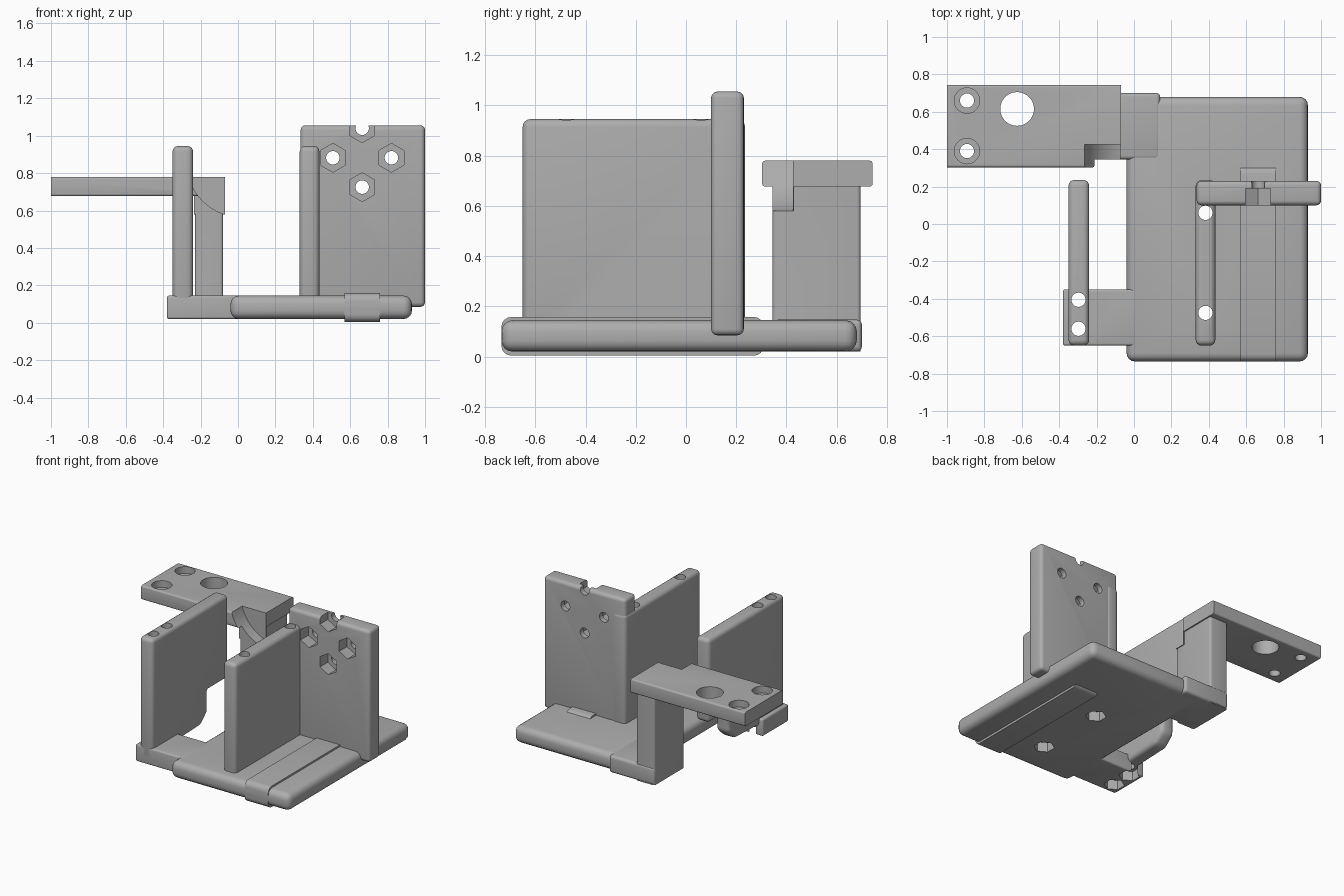
import bpy
import bmesh
import math
from mathutils import Matrix, Vector

if "Cube" in bpy.data.objects:
    bpy.data.objects.remove(bpy.data.objects["Cube"], do_unlink=True)

GREY = (0.42, 0.42, 0.42, 1)
grey = bpy.data.materials.new("plain grey")
grey.use_nodes = True
grey.diffuse_color = GREY
grey.node_tree.nodes["Principled BSDF"].inputs["Base Color"].default_value = GREY


def finish(name, bm):
    bmesh.ops.recalc_face_normals(bm, faces=bm.faces)
    mesh = bpy.data.meshes.new(name)
    bm.to_mesh(mesh)
    bm.free()
    mesh.materials.append(grey)
    obj = bpy.data.objects.new(name, mesh)
    bpy.context.collection.objects.link(obj)
    return obj


def round_edges(bm, radius, axis=None):
    """Round all edges, or only those running along one axis."""
    def chosen(e):
        d = (e.verts[0].co - e.verts[1].co).normalized()
        return axis is None or abs(d[axis]) > 0.99
    bmesh.ops.bevel(bm, geom=[e for e in bm.edges if chosen(e)], offset=radius,
                    segments=4, profile=0.5, affect='EDGES', clamp_overlap=True)


def box(name, xs, ys, zs, radius=0, axis=None):
    bm = bmesh.new()
    bmesh.ops.create_cube(bm, size=1)
    for v in bm.verts:
        v.co = [r[0] if c < 0 else r[1] for c, r in zip(v.co, (xs, ys, zs))]
    if radius:
        round_edges(bm, radius, axis)
    return finish(name, bm)


def slab(name, profile, x0, x1, radius):
    """Extrude a y-z outline along x."""
    bm = bmesh.new()
    face = bm.faces.new([bm.verts.new((x0, y, z)) for y, z in profile])
    new = bmesh.ops.extrude_face_region(bm, geom=[face])["geom"]
    bmesh.ops.translate(bm, vec=(x1 - x0, 0, 0),
                        verts=[v for v in new if isinstance(v, bmesh.types.BMVert)])
    bmesh.ops.recalc_face_normals(bm, faces=bm.faces)
    round_edges(bm, radius)
    return finish(name, bm)


def drill(obj, centre, radius, depth, axis='Z', sides=32, end_radius=None):
    """Subtract a round, tapered or six-sided pin."""
    bm = bmesh.new()
    bmesh.ops.create_cone(bm, cap_ends=True, segments=sides, radius1=radius,
                          radius2=radius if end_radius is None else end_radius, depth=depth)
    turn = Matrix.Rotation(-math.pi / 2, 4, 'X') if axis == 'Y' else Matrix()
    bmesh.ops.transform(bm, matrix=Matrix.Translation(Vector(centre)) @ turn, verts=bm.verts)
    cutter = finish("cutter", bm)
    cutter.hide_render = True
    mod = obj.modifiers.new("hole", 'BOOLEAN')
    mod.operation, mod.solver, mod.object = 'DIFFERENCE', 'EXACT', cutter
    bpy.context.view_layer.objects.active = obj
    bpy.ops.object.modifier_apply(modifier=mod.name)
    bpy.data.objects.remove(cutter, do_unlink=True)


# Base: main plate, guide rail, side tab and arm foot
base = box("base_plate", (-0.04, 0.93), (-0.735, 0.68), (0.02, 0.145), 0.045)
rail = box("guide_rail", (0.57, 0.76), (-0.735, 0.31), (0.004, 0.158), 0.04, 0)
tab = box("side_tab", (-0.38, 0.02), (-0.65, -0.35), (0.02, 0.145), 0.012)
foot = box("arm_foot", (-0.23, 0.14), (0.345, 0.70), (0.02, 0.147), 0.02)

# Two upright fins, the outer one undercut at the back
outer_fin = slab("outer_fin", [(-0.65, 0.05), (-0.35, 0.09), (-0.08, 0.1), (0, 0.17),
                               (0, 0.33), (0.235, 0.33), (0.235, 0.945), (-0.65, 0.945)],
                 -0.35, -0.24, 0.03)
inner_fin = box("inner_fin", (0.33, 0.435), (-0.65, 0.235), (0.06, 0.945), 0.03)

# Bolt holes down through the fins, with nut pockets underneath
for parts, x, ys in (((outer_fin, tab), -0.297, (-0.405, -0.56)),
                     ((inner_fin, base), 0.382, (0.06, -0.475))):
    for y in ys:
        for part in parts:
            drill(part, (x, y, 0.5), 0.038, 1.4)
            drill(part, (x, y, 0.02), 0.07, 0.14, sides=6)

# Upright mounting plate with four nut pockets
mount = box("mounting_plate", (0.335, 1.0), (0.1, 0.23), (0.085, 1.055), 0.025)
for x, z in ((0.507, 0.882), (0.82, 0.882), (0.664, 0.725), (0.664, 1.04)):
    drill(mount, (x, 0.165, z), 0.036, 0.4, 'Y')
    drill(mount, (x, 0.12, z), 0.077, 0.14, 'Y', 6)

# Arm column and the flat plate it carries
column = box("arm_column", (-0.23, -0.08), (0.345, 0.695), (0.02, 0.73), 0.015, 2)
bracket = box("arm_plate", (-1.0, -0.07), (0.303, 0.743), (0.677, 0.78), 0.012, 0)
gusset = box("arm_gusset", (-0.235, -0.07), (0.345, 0.43), (0.58, 0.72))
for part in (column, bracket, gusset):
    drill(part, (0.02, 0.275, 0.86), 0.295, 0.3, 'Y', 64)
drill(bracket, (-0.625, 0.615, 0.73), 0.09, 0.4, sides=48)
for y in (0.39, 0.66):
    drill(bracket, (-0.893, y, 0.73), 0.038, 0.4)
    drill(bracket, (-0.893, y, 0.78), 0.068, 0.1)

# Smooth the rounded edges
bpy.ops.object.select_all(action='DESELECT')
for obj in (base, rail, tab, foot, outer_fin, inner_fin, mount, column, bracket, gusset):
    obj.select_set(True)
bpy.context.view_layer.objects.active = base
bpy.ops.object.shade_smooth_by_angle(angle=math.radians(30))
